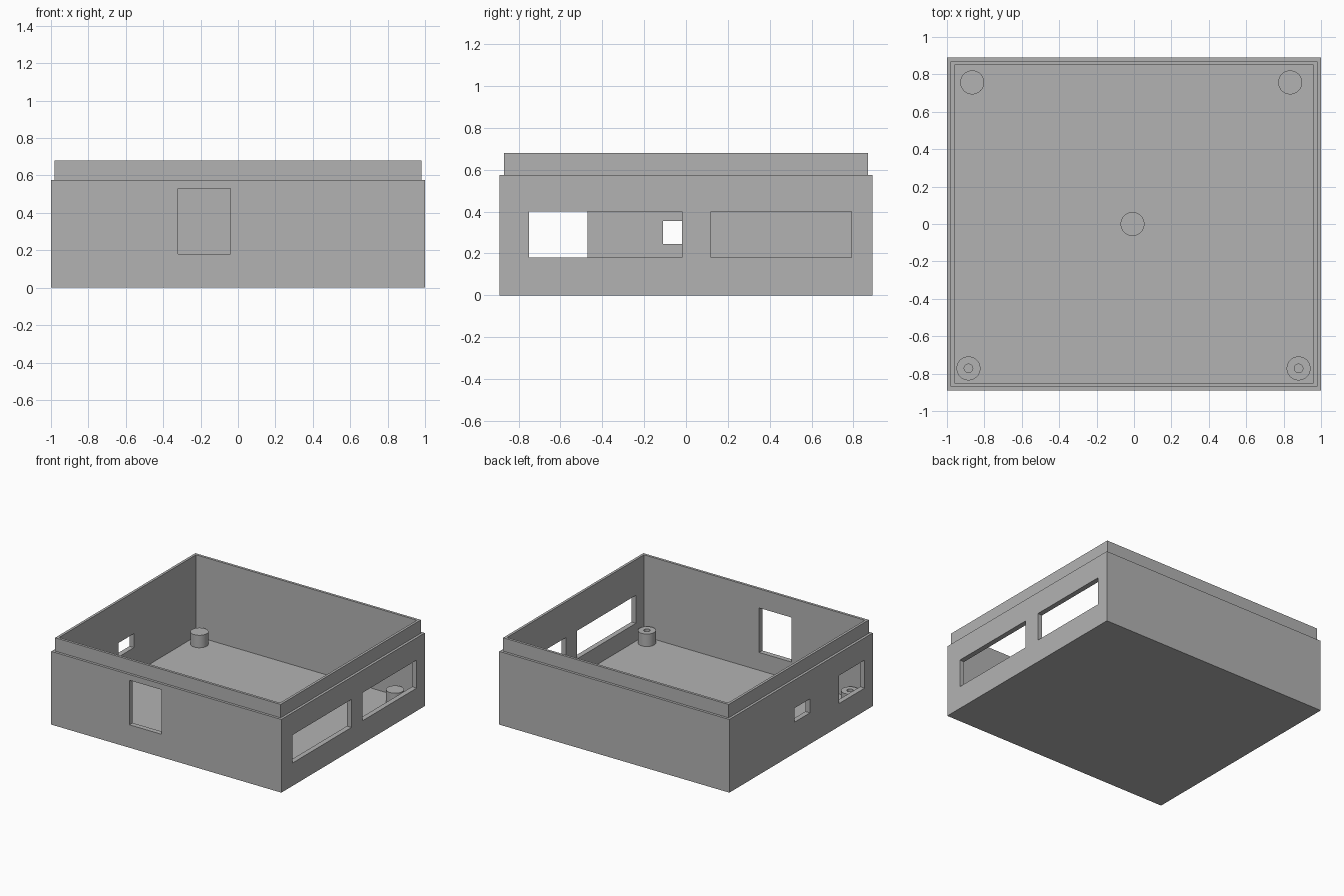
import bpy, bmesh
from math import cos, sin, tau

if "Cube" in bpy.data.objects:
    bpy.data.objects.remove(bpy.data.objects["Cube"])

grey = bpy.data.materials.new("plain grey")
grey.use_nodes = True
grey.diffuse_color = (0.45, 0.45, 0.45, 1)
grey.node_tree.nodes["Principled BSDF"].inputs["Base Color"].default_value = grey.diffuse_color


def loft(name, rings):
    """Bridge a stack of matching rings and cap both ends."""
    bm = bmesh.new()
    loops = [[bm.verts.new(p) for p in ring] for ring in rings]
    n = len(loops[0])
    for a, b in zip(loops, loops[1:]):
        for i in range(n):
            j = (i + 1) % n
            bm.faces.new((a[i], a[j], b[j], b[i]))
    bm.faces.new(loops[0][::-1])
    bm.faces.new(loops[-1])
    bmesh.ops.recalc_face_normals(bm, faces=bm.faces)
    mesh = bpy.data.meshes.new(name)
    bm.to_mesh(mesh)
    bm.free()
    mesh.materials.append(grey)
    obj = bpy.data.objects.new(name, mesh)
    bpy.context.collection.objects.link(obj)
    return obj


def activate(obj):
    bpy.ops.object.select_all(action='DESELECT')
    obj.select_set(True)
    bpy.context.view_layer.objects.active = obj


def rect(x0, x1, y0, y1, z):
    return [(x0, y0, z), (x1, y0, z), (x1, y1, z), (x0, y1, z)]


def circle(x, y, r, z, n=40):
    return [(x + r * cos(tau * i / n), y + r * sin(tau * i / n), z) for i in range(n)]


# Open tray: outer wall, stepped lip, inner wall and floor
W, D, FLOOR, STEP, RIM = 1.0, 0.89, 0.04, 0.575, 0.68
profile = [(0, 0), (0, STEP), (0.02, STEP), (0.02, RIM), (0.04, RIM), (0.04, FLOOR)]
tray = loft("tray", [rect(i - W, W - i, i - D, D - i, z) for i, z in profile])

# Openings cut through the walls: x range, y range, z range
openings = {
    "front_opening": (-0.32, -0.04, -1.0, -0.8, 0.18, 0.53),
    "long_side_opening": (0.9, 1.1, -0.75, -0.02, 0.18, 0.40),
    "rear_side_opening": (0.9, 1.1, 0.12, 0.79, 0.18, 0.40),
    "small_opening": (-1.1, -0.9, -0.11, 0.08, 0.245, 0.355),
    "tall_side_opening": (-1.1, -0.9, -0.79, -0.47, 0.18, 0.40),
}
for name, (x0, x1, y0, y1, z0, z1) in openings.items():
    cutter = loft(name, [rect(x0, x1, y0, y1, z) for z in (z0, z1)])
    cutter.hide_render = True
    cut = tray.modifiers.new(name, 'BOOLEAN')
    cut.operation = 'DIFFERENCE'
    cut.solver = 'EXACT'
    cut.object = cutter
    activate(tray)
    bpy.ops.object.modifier_apply(modifier=name)
    bpy.data.objects.remove(cutter)

# Standoff posts on the floor; the front pair have screw holes
POST_TOP, POST_R, HOLE_R = 0.138, 0.064, 0.023
posts = [
    ("rear_right_post", -0.865, 0.757, False),
    ("rear_left_post", 0.835, 0.757, False),
    ("centre_post", -0.008, 0.0, False),
    ("front_right_post", -0.885, -0.772, True),
    ("front_left_post", 0.88, -0.772, True),
]
for name, x, y, holed in posts:
    steps = [(POST_R, FLOOR - 0.01), (POST_R, POST_TOP)]
    if holed:
        steps += [(HOLE_R, POST_TOP), (HOLE_R, FLOOR)]
    post = loft(name, [circle(x, y, r, z) for r, z in steps])
    activate(post)
    bpy.ops.object.shade_smooth_by_angle()
